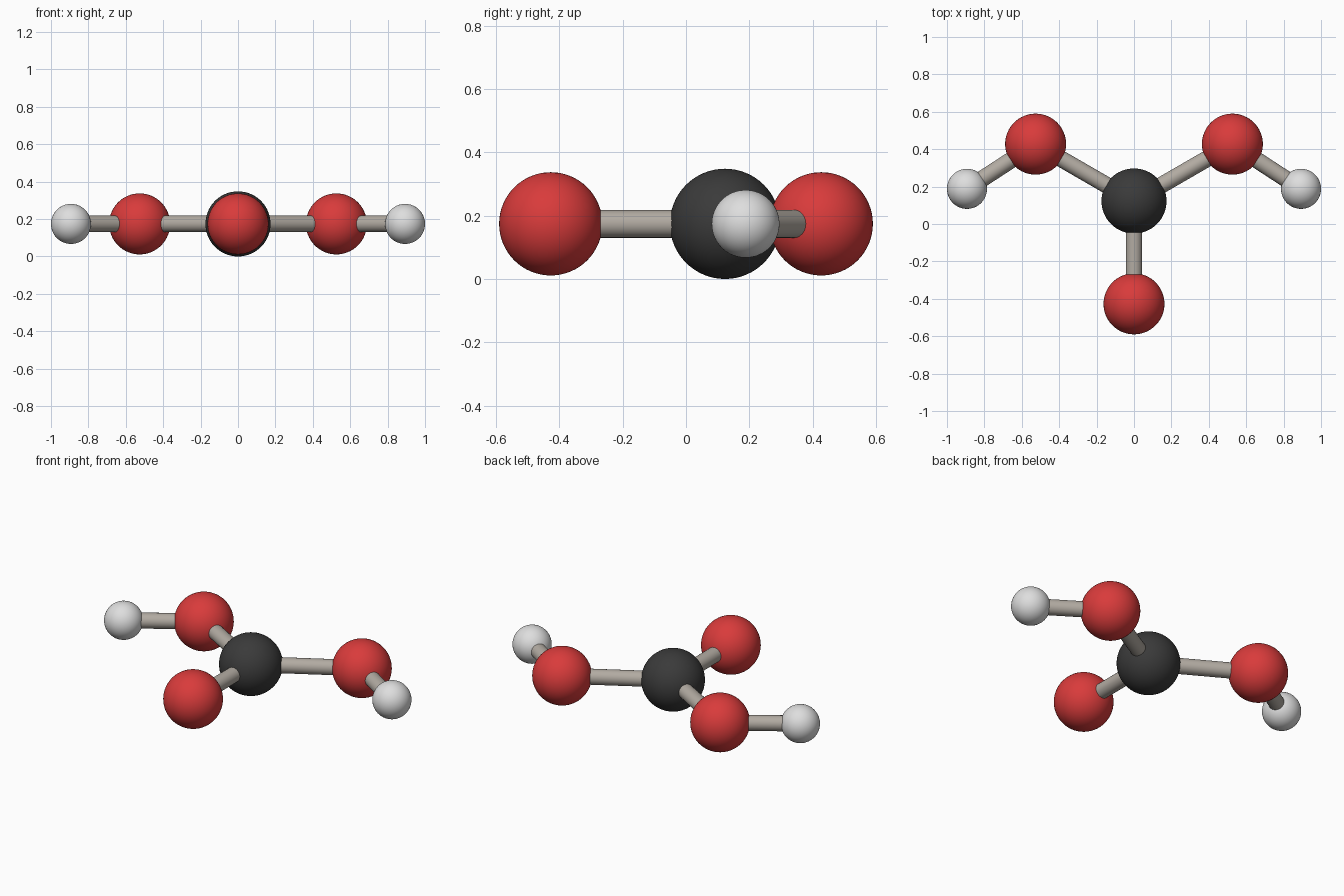
import bpy
from mathutils import Vector

if "Cube" in bpy.data.objects:
    bpy.data.objects.remove(bpy.data.objects["Cube"])

def material(name, srgb):
    m = bpy.data.materials.new(name)
    lin = [((c / 255 + 0.055) / 1.055) ** 2.4 for c in srgb]
    m.diffuse_color = (*lin, 1)
    m.use_nodes = True
    m.node_tree.nodes["Principled BSDF"].inputs["Base Color"].default_value = m.diffuse_color
    return m

BLACK = material("charcoal", (58, 58, 58))
RED = material("red", (217, 59, 59))
WHITE = material("white", (222, 222, 222))
GREY = material("warm grey", (178, 171, 162))
Z = 0.174

def finish(name, mat):
    ob = bpy.context.object
    ob.name = name
    ob.data.materials.append(mat)
    bpy.ops.object.shade_smooth_by_angle()

def ball(name, x, y, radius, mat):
    bpy.ops.mesh.primitive_uv_sphere_add(segments=64, ring_count=32, radius=radius, location=(x, y, Z))
    finish(name, mat)
    return Vector((x, y, Z))

def bond(name, a, b):
    d = b - a
    bpy.ops.mesh.primitive_cylinder_add(vertices=24, radius=0.044, depth=d.length, location=(a + b) / 2)
    ob = bpy.context.object
    ob.rotation_euler = d.to_track_quat('Z', 'Y').to_euler()
    finish(name, GREY)

# Central ball and front arm
centre = ball("carbon_ball", 0, 0.123, 0.174, BLACK)
front = ball("front_oxygen_ball", 0, -0.427, 0.163, RED)
bond("front_bond", centre, front)

# Mirrored bent arms
for side, s in (("left", -1), ("right", 1)):
    oxygen = ball(side + "_oxygen_ball", s * 0.526, 0.427, 0.163, RED)
    hydrogen = ball(side + "_hydrogen_ball", s * 0.893, 0.188, 0.107, WHITE)
    bond(side + "_inner_bond", centre, oxygen)
    bond(side + "_outer_bond", oxygen, hydrogen)
